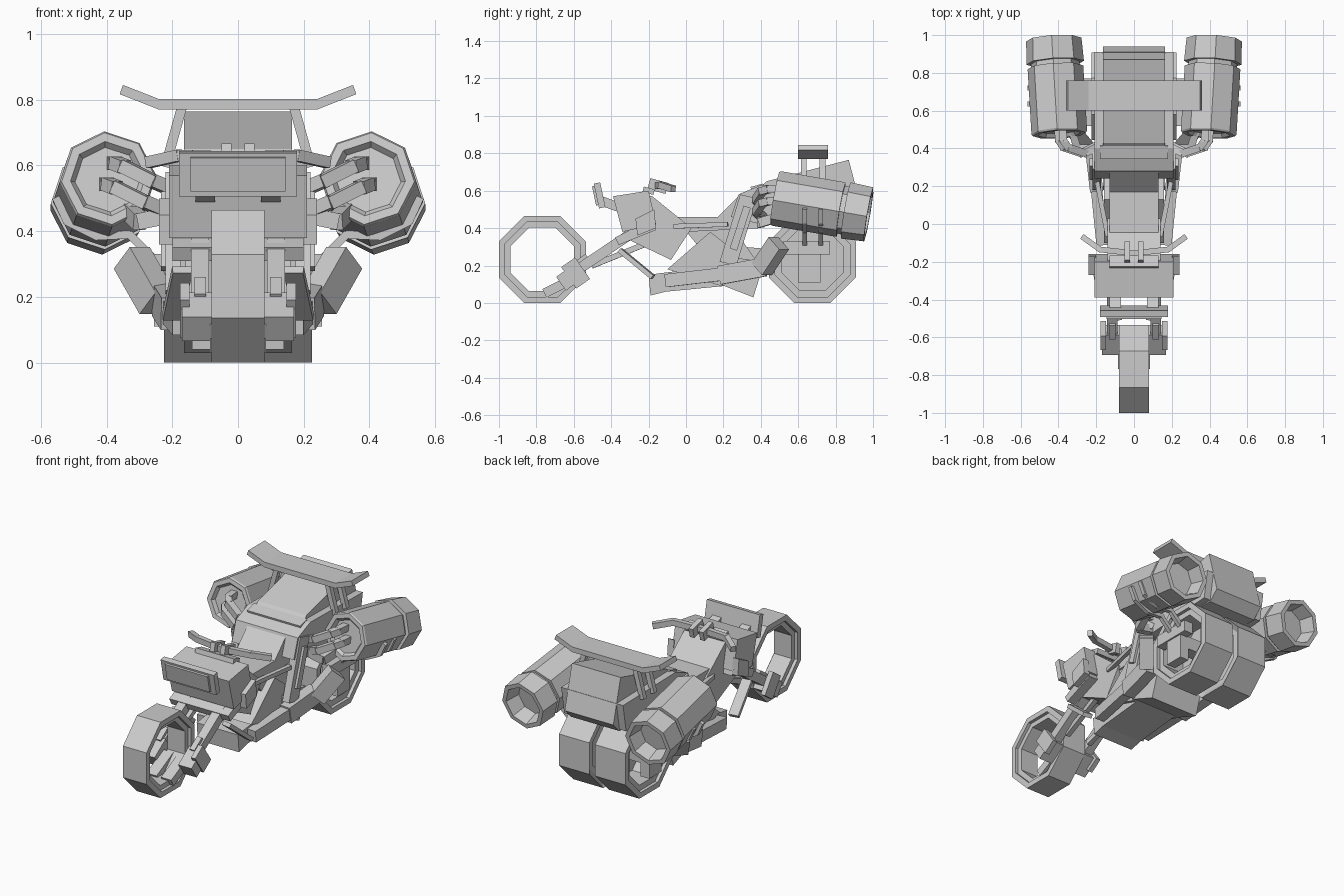
import bpy, bmesh
from math import radians, sin, cos, pi
from mathutils import Vector, Matrix, Euler

if "Cube" in bpy.data.objects:
    bpy.data.objects.remove(bpy.data.objects["Cube"])


def finish(name, bm, mirror=False):
    bmesh.ops.recalc_face_normals(bm, faces=bm.faces)
    me = bpy.data.meshes.new(name)
    bm.to_mesh(me)
    bm.free()
    ob = bpy.data.objects.new(name, me)
    bpy.context.collection.objects.link(ob)
    if mirror:
        ob.modifiers.new("Mirror", 'MIRROR')
    return ob


def box(name, loc, size, rot_x=0, mirror=False):
    bm = bmesh.new()
    m = Matrix.LocRotScale(Vector(loc), Euler((radians(rot_x), 0, 0)), Vector(size))
    bmesh.ops.create_cube(bm, size=1, matrix=m)
    return finish(name, bm, mirror)


def prism(name, profile, x0, x1, mirror=False):
    """Extrude a side profile (y, z) from x0 to x1."""
    bm = bmesh.new()
    f = bm.faces.new([bm.verts.new((x0, y, z)) for y, z in profile])
    r = bmesh.ops.extrude_face_region(bm, geom=[f])
    vs = [v for v in r["geom"] if isinstance(v, bmesh.types.BMVert)]
    bmesh.ops.translate(bm, vec=(x1 - x0, 0, 0), verts=vs)
    return finish(name, bm, mirror)


def bar(name, pts, w, h, mirror=True):
    """Chain of rectangular bars along a path."""
    bm = bmesh.new()
    for a, b in zip(pts, pts[1:]):
        a, b = Vector(a), Vector(b)
        d = b - a
        m = Matrix.LocRotScale((a + b) / 2, d.to_track_quat('Y', 'Z'),
                               Vector((w, d.length + min(w, h) * 0.3, h)))
        bmesh.ops.create_cube(bm, size=1, matrix=m)
    return finish(name, bm, mirror)


def lathe(name, profile, origin, axis, roll=0, closed=False, mirror=False):
    """Eight-sided turned part from (distance, radius) pairs along an axis."""
    bm = bmesh.new()
    q = Vector(axis).to_track_quat('Z', 'Y')
    rows = []
    for k in range(8):
        t = radians(roll) + k * pi / 4
        rows.append([bm.verts.new(Vector(origin) + q @ Vector((r * cos(t), r * sin(t), d)))
                     for d, r in profile])
    n = len(profile)
    for k in range(8):
        p, q2 = rows[k], rows[(k + 1) % 8]
        for i in range(n if closed else n - 1):
            j = (i + 1) % n
            bm.faces.new((p[i], p[j], q2[j], q2[i]))
    if not closed:
        for i in (0, n - 1):
            bm.faces.new([r[i] for r in rows])
    return finish(name, bm, mirror)


# Hubless front wheel and twin rear wheels
K = 1 / cos(pi / 8)
lathe("front_wheel", [(-.08, .2325*K), (.08, .2325*K), (.08, .2*K), (.06, .2*K), (.06, .17*K),
                      (-.06, .17*K), (-.06, .2*K), (-.08, .2*K)],
      (0, -.768, .2325), (1, 0, 0), 22.5, closed=True)
lathe("rear_wheel", [(.06, .17*K), (.04, .17*K), (.04, .2*K), (.02, .2325*K), (.225, .2325*K), (.225, .2*K),
                     (.205, .2*K), (.205, .165*K), (.06, .165*K)],
      (0, .676, .2325), (1, 0, 0), 22.5, mirror=True)
box("rear_axle", (0, .676, .23), (.4, .08, .08))

# Front fork
bar("fork_leg", [(.115, -.62, .15), (.115, -.22, .42)], .055, .055)
box("fork_shoe", (.125, -.615, .14), (.09, .13, .09), 35, True)
bar("fork_tip", [(.05, -.6, .13), (.05, -.75, .055)], .07, .05)
box("fork_cap", (.115, -.56, .215), (.034, .09, .05), 35, True)
box("fork_side_plate", (.162, -.59, .16), (.03, .09, .14), 35, True)
bar("fork_brace", [(.08, -.5, .2), (.1, -.18, .33)], .03, .03)
prism("fork_yoke", [(-.38, .35), (-.18, .45), (-.16, .39), (-.36, .31)], -.2, .2)
prism("fork_wing", [(-.27, .45), (-.17, .5), (-.16, .4), (-.26, .36)], .2, .24, True)

# Headlight and nose
prism("nose", [(-.39, .57), (-.2, .6), (-.16, .42), (-.34, .38)], -.21, .21)
box("headlight_frame", (0, -.462, .575), (.36, .035, .135), 12)
box("headlight_lens", (0, -.482, .574), (.29, .02, .105), 12)
box("headlight_arm", (.1, -.41, .53), (.06, .1, .05), -20, True)

# Handlebars and dash
bar("handlebar", [(0, -.155, .625), (.18, -.135, .63), (.27, -.07, .61)], .03, .035)
box("bar_clamp", (.035, -.15, .625), (.03, .1, .06), -15, True)
box("dash", (0, -.2, .6), (.26, .06, .03), -15)

# Tank, seat and frame
prism("tank", [(-.24, .58), (-.18, .57), (.03, .4), (-.08, .23), (-.31, .34)], -.14, .14)
prism("seat", [(-.16, .52), (-.05, .46), (.17, .46), (.29, .58), (.4, .62), (.4, .4), (0, .38)], -.13, .13)
prism("motor", [(.13, .38), (.27, .27), (.19, .09), (-.1, .18)], -.16, .16)
prism("mid_frame", [(-.03, .42), (.24, .42), (.38, .22), (.15, .2)], -.12, .12)
prism("belly_pan", [(-.2, .15), (-.13, .16), (.2, .2), (.4, .2), (.2, .09), (-.11, .06), (-.19, .04)], -.14, .14)
prism("rear_skid", [(.18, .1), (.36, .03), (.42, .22), (.2, .25)], -.165, .165)
bar("side_rail", [(.14, -.06, .41), (.195, .22, .42)], .025, .025)
prism("side_column", [(.29, .58), (.38, .56), (.27, .2), (.18, .22)], .175, .22, True)
box("column_strip", (.225, .29, .4), (.02, .04, .24), -18, True)
bar("foot_blade", [(.17, -.35, .28), (.2, -.18, .14)], .06, .025)
prism("swing_arm", [(.3, .3), (.68, .27), (.68, .19), (.3, .2)], -.02, .02)

# Rear trunk
prism("trunk_base", [(.28, .58), (.4, .63), (.91, .62), (.88, .45), (.4, .42), (.24, .46)], -.21, .21)
prism("trunk_lid", [(.41, .63), (.43, .65), (.87, .765), (.94, .5), (.88, .44), (.41, .45)], -.165, .165)
box("trunk_rim", (0, .385, .605), (.36, .07, .05), 15)

# Spoiler with four struts
bm = bmesh.new()
sec = [(-.35, .845), (-.24, .802), (.24, .802), (.35, .845), (.36, .817), (.24, .77), (-.24, .77), (-.36, .817)]
face = bm.faces.new([bm.verts.new((x, .6, z)) for x, z in sec])
ext = bmesh.ops.extrude_face_region(bm, geom=[face])
bmesh.ops.translate(bm, vec=(0, .16, 0), verts=[v for v in ext["geom"] if isinstance(v, bmesh.types.BMVert)])
finish("spoiler", bm)
for y in (.63, .73):
    bar("spoiler_strut", [(.22, y, .6), (.17, y, .78)], .03, .03)

# Jet thrusters
lathe("thruster", [(.02, .1), (0, .115), (0, .142), (.01, .148), (.36, .148), (.36, .13), (.385, .13),
                   (.385, .153), (.51, .147), (.51, .12), (.42, .1)],
      (.395, .475, .56), (.03, .51, -.088), 4, mirror=True)
for s in (-1, 1):
    dx, dz = -.012 * s, .032 * s
    bar("intake_pipe", [(.2 + dx, .41, .49 + dz), (.27 + dx, .375, .52 + dz), (.36 + dx, .405, .565 + dz),
                        (.385 + dx, .44, .575 + dz), (.39 + dx, .5, .575 + dz)], .04, .04)
bar("thruster_arm", [(.2, .4, .45), (.3, .4, .43), (.33, .5, .46)], .04, .05)
for y in (.635, .72):
    bar("thruster_strap", [(.25, y, .31), (.33, y, .39), (.43, y, .385), (.52, y, .43), (.552, y, .5)], .025, .025)

# Wheel hub brackets
box("hub_bracket", (.235, .645, .295), (.06, .25, .07), 0, True)
box("hub_block", (.225, .66, .185), (.06, .12, .15), 0, True)

# Exhausts kicking outward at the back
bar("exhaust_pipe", [(.17, -.1, .12), (.2, .2, .155)], .06, .07)
bar("exhaust_body", [(.2, .19, .15), (.225, .41, .19)], .07, .1)
bar("exhaust_tip", [(.25, .41, .19), (.318, .49, .31)], .08, .1)
